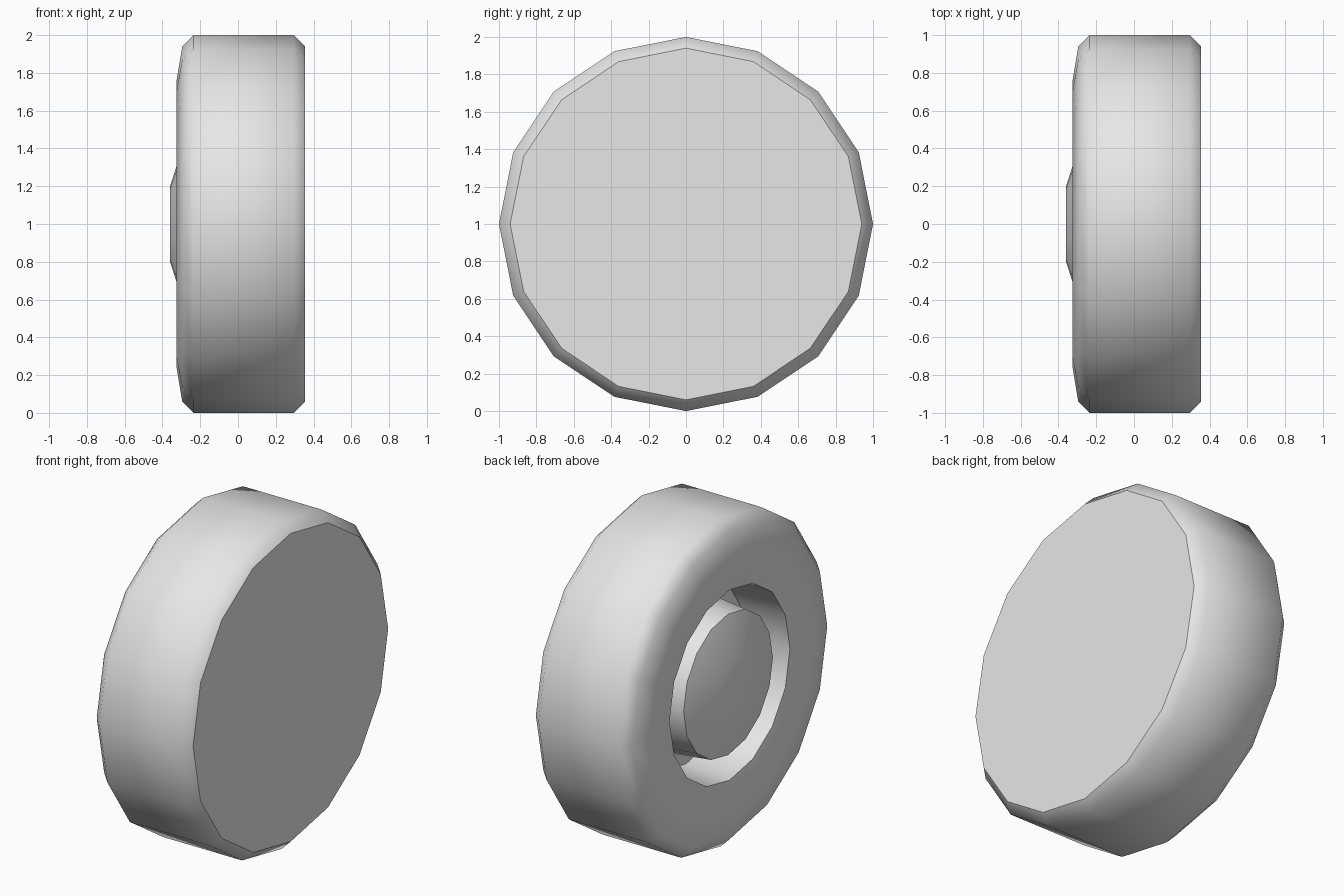
import bpy
import bmesh
from math import sin, cos, pi

cube = bpy.data.objects.get("Cube")
if cube:
    bpy.data.objects.remove(cube, do_unlink=True)

SIDES = 16

grey = bpy.data.materials.new("plain grey")
grey.use_nodes = True
grey.diffuse_color = (0.8, 0.8, 0.8, 1)
grey.node_tree.nodes["Principled BSDF"].inputs["Base Color"].default_value = (0.8, 0.8, 0.8, 1)


def lathe(name, profile, smooth=True, cap_start=False, cap_end=False):
    """Turn (x, radius) points about the wheel axle; surfaces face left of the path."""
    bm = bmesh.new()
    rings = []
    for x, r in profile:
        angles = [2 * pi * i / SIDES for i in range(SIDES)]
        rings.append([bm.verts.new((x, r * sin(a), 1 + r * cos(a))) for a in angles])
    for a, b in zip(rings, rings[1:]):
        for i in range(SIDES):
            j = (i + 1) % SIDES
            bm.faces.new((b[i], b[j], a[j], a[i]))
    if cap_start:
        bm.faces.new(rings[0])
    if cap_end:
        bm.faces.new(rings[-1][::-1])
    for face in bm.faces:
        face.smooth = smooth
    mesh = bpy.data.meshes.new(name)
    bm.to_mesh(mesh)
    bm.free()
    mesh.materials.append(grey)
    bpy.context.collection.objects.link(bpy.data.objects.new(name, mesh))


# Rounded tyre, from the rim opening out over the tread
lathe("tyre", [(-0.295, 0.58), (-0.325, 0.76), (-0.295, 0.94), (-0.235, 1.0),
               (0.295, 1.0), (0.355, 0.94)])

# Flat closed side of the wheel
lathe("flat_side", [(0.355, 0.94)], smooth=False, cap_end=True)

# Deep groove around the hub: outer wall and floor
lathe("groove_wall", [(0.0, 0.56), (-0.295, 0.58)])
lathe("groove_floor", [(0.0, 0.46), (0.0, 0.56)], smooth=False)

# Domed hub cap and its slightly flared side
lathe("hub_cap", [(-0.36, 0.2), (-0.285, 0.43)], cap_start=True)
lathe("hub_side", [(-0.285, 0.43), (0.0, 0.46)])
